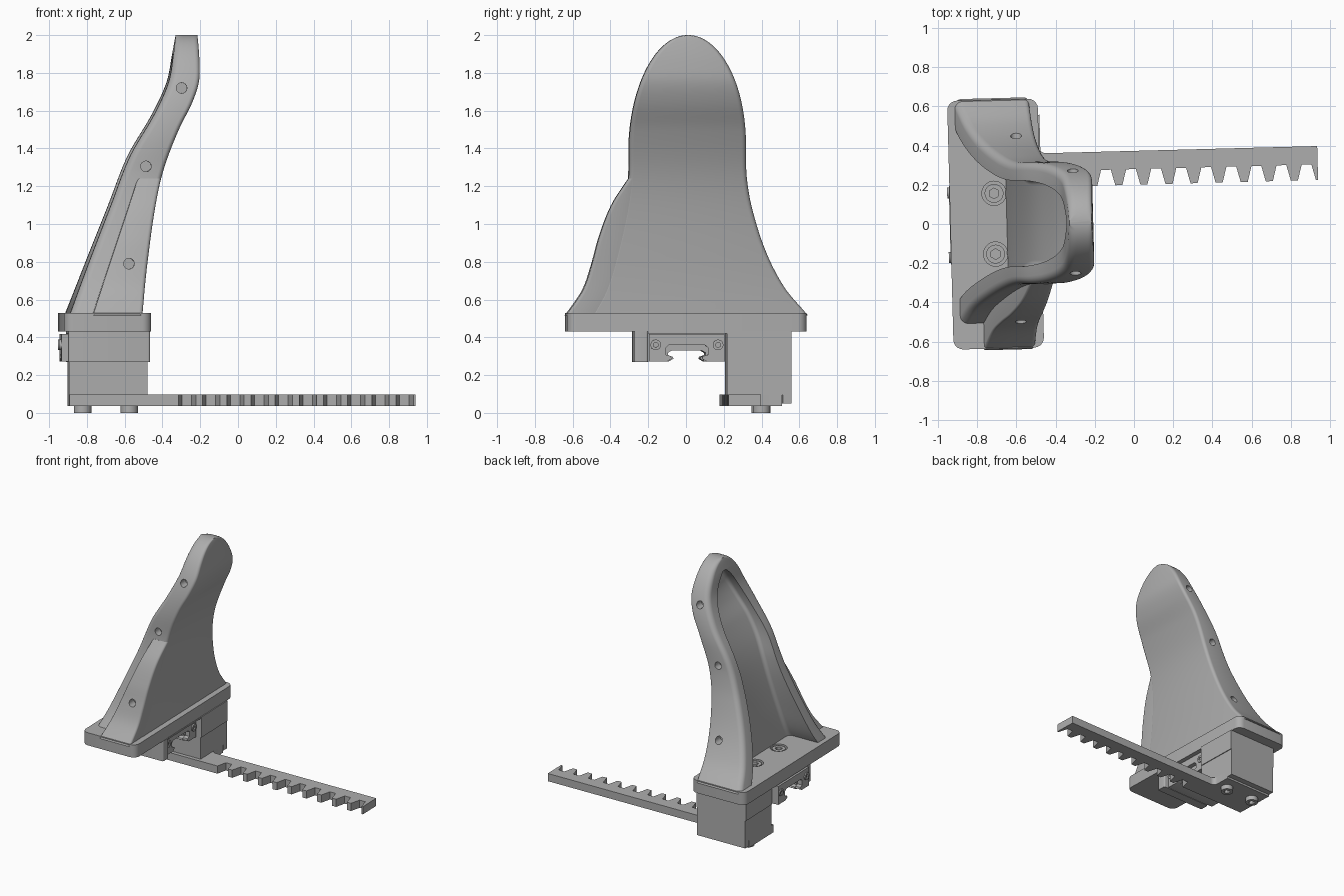
import bpy, bmesh, math
from mathutils import Matrix, Vector

cube = bpy.data.objects.get("Cube")
if cube:
    bpy.data.objects.remove(cube)

TURN = math.radians(1.5)   # whole assembly sits slightly turned
YC = 0.018                 # finger centre line

grey = bpy.data.materials.new("machined grey")
grey.use_nodes = True
COLOR = (0.42, 0.42, 0.42, 1)
grey.diffuse_color = COLOR
grey.node_tree.nodes["Principled BSDF"].inputs["Base Color"].default_value = COLOR


def make(name, bm):
    bmesh.ops.recalc_face_normals(bm, faces=bm.faces)
    me = bpy.data.meshes.new(name)
    bm.to_mesh(me)
    bm.free()
    me.materials.append(grey)
    ob = bpy.data.objects.new(name, me)
    bpy.context.scene.collection.objects.link(ob)
    return ob


def loft(name, rings):
    bm = bmesh.new()
    vs = [[bm.verts.new(p) for p in ring] for ring in rings]
    n = len(vs[0])
    for a, b in zip(vs, vs[1:]):
        for i in range(n):
            j = (i + 1) % n
            bm.faces.new((a[i], a[j], b[j], b[i]))
    bm.faces.new(vs[0])
    bm.faces.new(vs[-1])
    return make(name, bm)


def round_rect(x0, x1, y0, y1, z, r_back, r_front, steps=5):
    """Ring at height z; back is the -x side, front the +x side."""
    ring = []
    corners = ((x1, y1, -1, -1, r_front, 0), (x0, y1, 1, -1, r_back, 1),
               (x0, y0, 1, 1, r_back, 2), (x1, y0, -1, 1, r_front, 3))
    for cx, cy, sx, sy, r, q in corners:
        r = min(r, (x1 - x0) * 0.45, (y1 - y0) * 0.45)
        for k in range(steps + 1):
            a = (q + k / steps) * math.pi / 2
            ring.append((cx + sx * r + r * math.cos(a), cy + sy * r + r * math.sin(a), z))
    return ring


def box(name, x0, x1, y0, y1, z0, z1, r=0.0):
    if r:
        return loft(name, [round_rect(x0, x1, y0, y1, z, r, r) for z in (z0, z1)])
    return loft(name, [[(x0, y0, z), (x1, y0, z), (x1, y1, z), (x0, y1, z)] for z in (z0, z1)])


def cylinder(name, center, r, depth, axis, sides=32):
    bm = bmesh.new()
    m = Matrix.Translation(center) @ Vector(axis).to_track_quat('Z', 'Y').to_matrix().to_4x4()
    bmesh.ops.create_cone(bm, cap_ends=True, segments=sides, radius1=r, radius2=r,
                          depth=depth, matrix=m)
    return make(name, bm)


def cut(ob, cutters):
    for c in cutters:
        mod = ob.modifiers.new("cut", 'BOOLEAN')
        mod.operation, mod.solver, mod.object = 'DIFFERENCE', 'EXACT', c
    bpy.context.view_layer.update()
    dg = bpy.context.evaluated_depsgraph_get()
    me = bpy.data.meshes.new_from_object(ob.evaluated_get(dg))
    ob.modifiers.clear()
    ob.data = me
    for c in cutters:
        bpy.data.objects.remove(c)


def curve(points):
    """Smooth value of height through (z, value) points."""
    def at(z):
        z = max(points[0][0], min(points[-1][0], z))
        i = 0
        while i < len(points) - 2 and z > points[i + 1][0]:
            i += 1

        def slope(k):
            a, b = points[max(k - 1, 0)], points[min(k + 1, len(points) - 1)]
            return (b[1] - a[1]) / (b[0] - a[0])
        (za, va), (zb, vb) = points[i], points[i + 1]
        h = zb - za
        t = (z - za) / h
        return (va * (1 + 2 * t) * (1 - t) ** 2 + vb * t * t * (3 - 2 * t)
                + h * (slope(i) * t * (1 - t) ** 2 - slope(i + 1) * t * t * (1 - t)))
    return at


# Finger outline curves
front = curve([(.5, -.523), (.8, -.49), (1.1, -.445), (1.3, -.397), (1.5, -.32),
               (1.64, -.25), (1.75, -.213), (1.85, -.208), (2, -.215)])
back = curve([(.5, -.91), (.8, -.797), (1.1, -.68), (1.36, -.578), (1.58, -.45),
              (1.75, -.373), (1.9, -.345), (2, -.33)])
low_left = curve([(.5, .655), (.53, .63), (.65, .55), (.78, .505), (.93, .465),
                  (1.1, .4), (1.25, .305)])
low_core = curve([(.5, .52), (.65, .44), (.85, .38), (1.08, .33), (1.25, .31), (1.4, .31)])
low_right = curve([(.5, .655), (.53, .63), (.66, .52), (.85, .42), (1.08, .345),
                   (1.25, .315), (1.4, .31)])


def dome(low, z):
    return low(z) if z < 1.4 else .31 * math.sqrt(max(0, 1 - ((z - 1.4) / .6) ** 2))


# Finger shell: rounded body with a hollow open at the back
N = 70
body_z = [.515 + 1.4849 * math.sin(k / N * math.pi / 2) for k in range(N + 1)]
finger = loft("finger_shell", [
    round_rect(back(z), front(z), YC - dome(low_core, z), YC + dome(low_right, z), z, .04, .025)
    for z in body_z])
hollow_z = [.5 + 1.403 * math.sin(k / N * math.pi / 2) for k in range(N + 1)]
hollow = loft("hollow", [
    round_rect(-1.3, front(z) - .13 + .045 * (z - .5), YC - dome(low_core, z + .06) + .09,
               YC + dome(low_right, z + .06) - .09, z, .01, .03) for z in hollow_z])
cut(finger, [hollow])

# Side flare on the lower part of the finger
flare_z = [.515 + .725 * k / 30 for k in range(31)]
flare = loft("side_flare", [
    round_rect(-.785 + .34 * (z - .515), front(z) - .001, YC - low_left(z),
               YC - low_core(z) + .05, z, .012, .02) for z in flare_z])

# Shallow pin holes on both sides
for x, z in ((-.305, 1.72), (-.495, 1.305), (-.59, .79)):
    y = YC + dome(low_right, z)
    cut(finger, [cylinder("pin_hole", (x, y, z), .028, .12, (0, 1, 0), 24)])
    if z < 1.2:
        cut(flare, [cylinder("pin_hole", (x, YC - low_left(z), z), .028, .12, (0, 1, 0), 24)])
    else:
        cut(finger, [cylinder("pin_hole", (x, YC - dome(low_core, z), z), .028, .12,
                              (0, 1, 0), 24)])

# Base plate with two recessed socket screws
plate = box("base_plate", -.937, -.475, YC - .635, YC + .635, .43, .53, .05)
for y in (-.135, .175):
    cut(plate, [cylinder("recess", (-.71, y, .53), .062, .06, (0, 0, 1))])
    head = cylinder("plate_screw", (-.71, y, .505), .048, .04, (0, 0, 1))
    cut(head, [cylinder("socket", (-.71, y, .525), .027, .04, (0, 0, 1), 6)])

# Mounting blocks under the plate
box("guide_wall", -.905, -.472, -.262, -.188, .27, .43, .012)
box("guide_roof", -.905, -.472, -.19, .24, .42, .432)
box("mount_block_upper", -.895, -.468, .23, .57, .27, .432)
box("mount_block_lower", -.888, -.474, .23, .57, .095, .272)
box("mount_block_lip", -.888, -.474, .525, .57, .05, .097)

# Linear carriage with a rail slot and end caps
def carriage(name, x0, x1, half, top, slot):
    pts = [(half, top), (half, .272)] + slot
    ring = [(y, z) for y, z in pts] + [(-y, z) for y, z in reversed(pts)]
    loft(name, [[(x, YC + y, z) for y, z in ring] for x in (x0, x1)])


slot = [(.095, .272), (.07, .287), (.075, .297), (.1, .306), (.1, .318), (.08, .33)]
cap_slot = [(.105, .272), (.08, .287), (.085, .3), (.112, .308), (.112, .345), (.095, .36)]
carriage("carriage_body", -.9, -.54, .205, .425, slot)
carriage("carriage_cap_back", -.94, -.9, .2, .418, cap_slot)
carriage("carriage_cap_front", -.54, -.505, .2, .418, cap_slot)
for x in (-.942, -.503):
    for side in (-1, 1):
        s = cylinder("cap_screw", (x, YC + side * .165, .36), .028, .014, (1, 0, 0), 24)
        cut(s, [cylinder("socket", (x, YC + side * .165, .36), .014, .1, (1, 0, 0), 6)])

# Toothed rack with its foot under the block
PITCH = .128
outline = [(-.888, .2), (-.36, .2)]
for k in range(9, -1, -1):
    c = .888 - PITCH * k
    outline += [(c - .046, .2), (c - .025, .28), (c + .025, .28), (c + .046, .2)]
outline += [(.945, .2), (.945, .373), (-.44, .373)]
outline += [(-.44 - .034 * math.sin(a), .407 - .034 * math.cos(a))
            for a in (math.pi * k / 12 for k in range(1, 7))]
outline += [(-.474, .522), (-.888, .522)]
loft("toothed_rack", [[(x, y, z) for x, y in outline] for z in (.036, .097)])

# Rack screws
for x in (-.812, -.565):
    head = cylinder("rack_screw", (x, .415, .02), .046, .04, (0, 0, 1))
    cut(head, [cylinder("socket", (x, .415, 0), .024, .05, (0, 0, 1), 6)])

# Shading and common turn
for ob in bpy.context.scene.objects:
    if ob.type == 'MESH' and ob.data.materials and ob.data.materials[0] == grey:
        ob.data.shade_smooth()
        ob.data.set_sharp_from_angle(angle=math.radians(32))
        ob.rotation_euler.z = TURN
